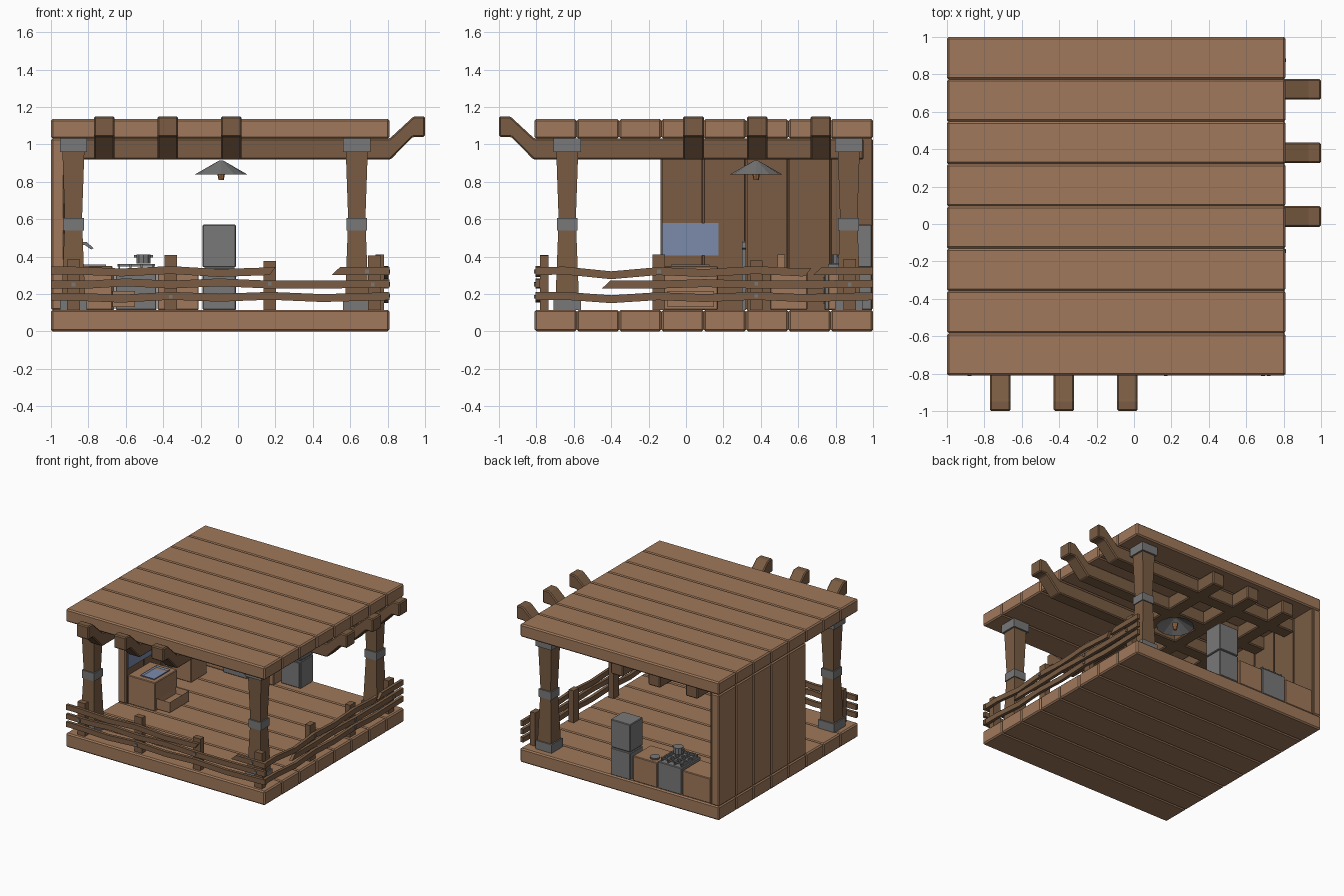
import bpy, bmesh, math
from mathutils import Vector

if "Cube" in bpy.data.objects:
    bpy.data.objects.remove(bpy.data.objects["Cube"])


def material(name, rgb):
    m = bpy.data.materials.new(name)
    m.diffuse_color = (*rgb, 1)
    m.use_nodes = True
    m.node_tree.nodes["Principled BSDF"].inputs["Base Color"].default_value = m.diffuse_color
    return m


LIGHT = material("light wood", (0.35, 0.19, 0.105))
DARK = material("dark wood", (0.195, 0.108, 0.056))
GREY = material("grey metal", (0.19, 0.19, 0.19))
BLUE = material("blue glass", (0.20, 0.26, 0.41))
BULB = material("amber bulb", (0.40, 0.17, 0.06))


def finish(bm, name, mat, bevel=0):
    if bevel:
        bmesh.ops.bevel(bm, geom=bm.edges[:], offset=bevel, segments=1, affect='EDGES')
    bmesh.ops.recalc_face_normals(bm, faces=bm.faces[:])
    me = bpy.data.meshes.new(name)
    bm.to_mesh(me)
    bm.free()
    me.materials.append(mat)
    ob = bpy.data.objects.new(name, me)
    bpy.context.collection.objects.link(ob)
    return ob


def box(name, mat, x, y, z, bevel=0):
    """Box from three (min, max) ranges."""
    bm = bmesh.new()
    bmesh.ops.create_cube(bm, size=1)
    for v in bm.verts:
        v.co = Vector([r[0] + (c + 0.5) * (r[1] - r[0]) for c, r in zip(v.co, (x, y, z))])
    return finish(bm, name, mat, bevel)


def prism(name, mat, pts, along, lo, hi, bevel=0):
    """Profile of (horizontal, z) points; the horizontal axis is 'x' or 'y'."""
    bm = bmesh.new()
    place = (lambda t, z, d: (t, d, z)) if along == 'x' else (lambda t, z, d: (d, t, z))
    f = bm.faces.new([bm.verts.new(place(t, z, lo)) for t, z in pts])
    ext = bmesh.ops.extrude_face_region(bm, geom=[f])
    vs = [g for g in ext['geom'] if isinstance(g, bmesh.types.BMVert)]
    bmesh.ops.translate(bm, verts=vs, vec=Vector(place(0, 0, hi - lo)))
    return finish(bm, name, mat, bevel)


def cone(name, mat, loc, r1, r2, h, n, caps=True):
    bm = bmesh.new()
    bmesh.ops.create_cone(bm, cap_ends=caps, segments=n, radius1=r1, radius2=r2, depth=h)
    bmesh.ops.translate(bm, verts=bm.verts[:], vec=Vector(loc))
    return finish(bm, name, mat)


def tray(name, mat, x, y, z, rim, depth):
    """Box with a hollowed top."""
    ob = box(name, mat, x, y, z)
    bm = bmesh.new()
    bm.from_mesh(ob.data)
    top = max(bm.faces, key=lambda f: f.calc_center_median().z)
    bmesh.ops.inset_region(bm, faces=[top], thickness=rim)
    bmesh.ops.translate(bm, verts=top.verts[:], vec=(0, 0, -depth))
    bm.to_mesh(ob.data)
    bm.free()


# Floor and roof planks
STEP = 1.81 / 8
for i in range(8):
    y = (-0.81 + i * STEP, -0.81 + (i + 1) * STEP)
    box("floor_plank", LIGHT, (-1, 0.81), y, (0, 0.115), 0.01)
    box("roof_plank", LIGHT, (-1, 0.81), y, (1.03, 1.135), 0.01)

# Left wall: vertical planks with a dark lining inside
for i in range(5):
    y = (-0.135 + i * 0.227, -0.135 + (i + 1) * 0.227)
    box("wall_plank", LIGHT, (-1, -0.925), y, (0.113, 1.032), 0.01)
    box("wall_lining", DARK, (-0.93, -0.918), (y[0] + 0.006, y[1] - 0.006), (0.115, 1.03))

# Roof beams with raised ends
for c in (-0.715, -0.375, -0.035):
    pts = [(0.95, 0.918), (-0.815, 0.918), (-0.935, 1.04), (-1, 1.04),
           (-1, 1.15), (-0.94, 1.15), (-0.81, 1.03), (0.95, 1.03)]
    prism("front_beam", DARK, pts, 'y', c - 0.055, c + 0.055, 0.008)
    pts = [(-t, z) for t, z in pts]
    pts[0], pts[-1] = (-0.92, 0.918), (-0.92, 1.03)
    prism("side_beam", DARK, pts, 'x', -c - 0.055 + 0.005, -c + 0.055 + 0.005, 0.008)

# Columns with metal collars
for cx, cy in ((-0.88, -0.635), (0.635, -0.635), (0.635, 0.87)):
    def block(name, mat, r0, r1, z0, z1):
        ob = cone(name, mat, (0, 0, (z0 + z1) / 2), r0 * 2 ** 0.5, r1 * 2 ** 0.5, z1 - z0, 4)
        ob.rotation_euler.z = math.pi / 4
        ob.location = (cx, cy, 0)
    block("column_lower", DARK, 0.065, 0.047, 0.115, 0.57)
    block("column_upper", DARK, 0.045, 0.06, 0.57, 1.0)
    block("column_base", GREY, 0.073, 0.073, 0.115, 0.185)
    block("column_band", GREY, 0.056, 0.056, 0.54, 0.605)
    block("column_cap", GREY, 0.073, 0.073, 0.96, 1.03)


# Fence
def rail(along, path, lo, hi, point=None, h=0.021):
    """Wavy rail; point 'start' or 'end' gives a broken slanted tip."""
    top = [(t, z + h) for t, z in path]
    low = [(t, z - h) for t, z in path]
    if point == 'start':
        top[0] = (top[0][0] + 0.045, top[0][1])
    if point == 'end':
        low[-1] = (low[-1][0] - 0.03, low[-1][1])
    prism("fence_rail", DARK, top + low[::-1], along, lo, hi)


F = (-0.805, -0.78)
rail('x', [(-1, .325), (-.88, .325), (-.62, .315), (-.36, .328), (-.1, .312), (.2, .322)], *F, 'end')
rail('x', [(.5, .322), (.81, .322)], *F, 'start')
rail('x', [(-1, .25), (-.8, .25), (-.6, .262), (-.36, .25), (-.1, .262), (.17, .25), (.45, .25), (.81, .255)], *F)
rail('x', [(-1, .185), (-.88, .185), (-.62, .175), (-.36, .19), (-.1, .18), (.17, .19), (.45, .178), (.81, .188)], *F)
R = (0.78, 0.805)
rail('y', [(-.8, .322), (-.65, .325), (-.4, .3), (-.15, .322), (.1, .312), (.37, .328), (.62, .315), (.67, .318)], *R, 'end')
rail('y', [(.68, .322), (1, .322)], *R, 'start')
rail('y', [(-.45, .25), (-.15, .25), (.1, .258), (.37, .25), (.62, .25), (1, .255)], *R, 'start')
rail('y', [(-.8, .19), (-.65, .19), (-.4, .172), (-.15, .188), (.1, .178), (.37, .19), (.62, .178), (1, .188)], *R)
for x, h in ((-0.88, 0.385), (-0.36, 0.407), (0.17, 0.375), (0.73, 0.405)):
    box("front_fence_post", DARK, (x - 0.034, x + 0.034), (-0.78, -0.735), (0.115, h))
for y, h in ((-0.145, 0.41), (0.375, 0.378), (0.875, 0.387)):
    box("side_fence_post", DARK, (0.735, 0.78), (y - 0.034, y + 0.034), (0.115, h))
for t, z in ((-.88, .25), (-.36, .185), (.17, .255), (.72, .25), (.69, .32)):
    box("front_nail", GREY, (t - .01, t + .01), (-0.812, -0.8), (z - .01, z + .01))
for t, z in ((-.145, .32), (.375, .255), (.375, .19), (.875, .25)):
    box("side_nail", GREY, (0.8, 0.812), (t - .01, t + .01), (z - .01, z + .01))

# Hanging lamp
cone("lamp_shade", GREY, (-0.09, 0.375, 0.875), 0.143, 0.012, 0.075, 12, False)
cone("lamp_bulb", BULB, (-0.09, 0.375, 0.835), 0.014, 0.024, 0.05, 8)

# Fridge with two inset doors
FX, FY = (-0.19, -0.01), (0.83, 0.995)
for z in ((0.115, 0.337), (0.343, 0.57)):
    box("fridge_body", GREY, FX, FY, z, 0.005)
    box("fridge_door", GREY, (FX[0] + .012, FX[1] - .012), (0.823, 0.84), (z[0] + .012, z[1] - .012))
box("fridge_core", GREY, (FX[0] + .01, FX[1] - .01), (0.84, 0.985), (0.12, 0.56))

# Back counters and stove
box("counter_right", LIGHT, (-0.43, -0.21), (0.76, 0.99), (0.115, 0.32), 0.005)
box("counter_left", LIGHT, (-0.918, -0.66), (0.76, 0.99), (0.115, 0.32), 0.005)
cone("counter_dish", GREY, (-0.37, 0.93, 0.328), 0.035, 0.04, 0.016, 10)
box("stove", GREY, (-0.655, -0.435), (0.74, 0.99), (0.115, 0.335), 0.005)
box("oven_door", GREY, (-0.635, -0.455), (0.732, 0.745), (0.15, 0.29))
for i in range(4):
    y = 0.775 + i * 0.06
    box("grate_bar_long", GREY, (-0.645, -0.445), (y - .005, y + .005), (0.348, 0.36))
    x = -0.635 + i * 0.06
    box("grate_bar_cross", GREY, (x - .005, x + .005), (0.76, 0.97), (0.334, 0.36))
cone("pot", GREY, (-0.505, 0.82, 0.387), 0.04, 0.04, 0.05, 10)
box("pot_handles", GREY, (-0.555, -0.455), (0.81, 0.83), (0.395, 0.408))

# Wash cabinet, basin, pulled drawer and mirror
box("wash_cabinet", LIGHT, (-0.918, -0.67), (-0.12, 0.17), (0.115, 0.35), 0.005)
tray("basin", BLUE, (-0.83, -0.705), (-0.08, 0.125), (0.345, 0.358), 0.015, 0.008)
tray("open_drawer", LIGHT, (-0.672, -0.55), (-0.1, 0.15), (0.13, 0.215), 0.012, 0.05)
box("mirror", BLUE, (-0.92, -0.91), (-0.125, 0.175), (0.405, 0.58))

# Water pipe with curved spout
box("pipe", GREY, (-0.875, -0.855), (0.3, 0.32), (0.115, 0.48))
prism("spout", GREY, [(-0.875, 0.48), (-0.81, 0.478), (-0.772, 0.445), (-0.785, 0.438),
                      (-0.82, 0.462), (-0.875, 0.462)], 'x', 0.3, 0.32)

# Wooden seat by the wall
box("seat", LIGHT, (-0.918, -0.74), (0.45, 0.65), (0.115, 0.335), 0.005)
box("seat_back", LIGHT, (-0.918, -0.88), (0.49, 0.53), (0.33, 0.41))
